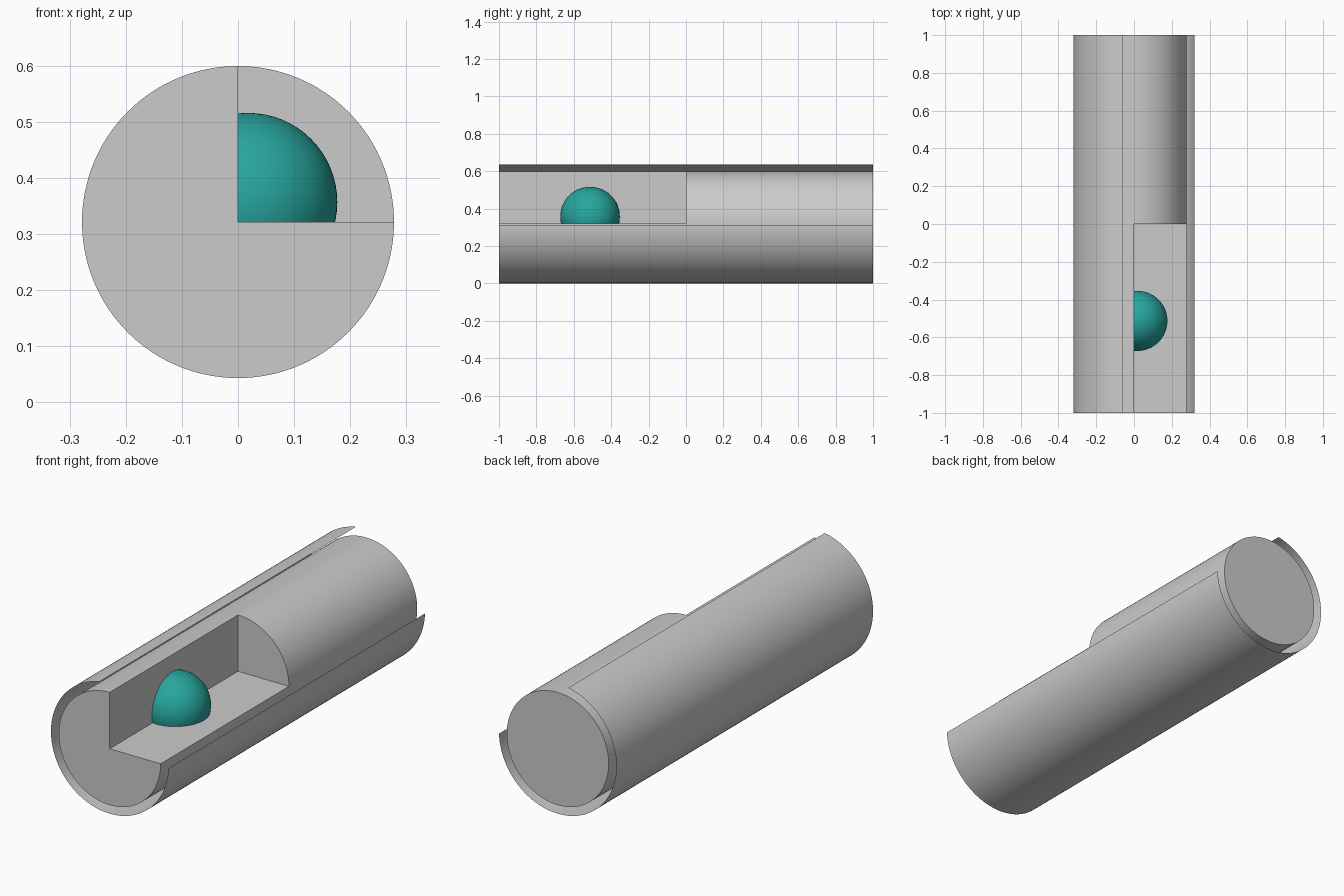
import bpy
import bmesh
from math import cos, sin, radians, pi

if "Cube" in bpy.data.objects:
    bpy.data.objects.remove(bpy.data.objects["Cube"])

CZ = 0.3215  # height of the shared axis


def smooth(obj):
    bpy.ops.object.select_all(action='DESELECT')
    obj.select_set(True)
    bpy.context.view_layer.objects.active = obj
    bpy.ops.object.shade_smooth_by_angle(angle=radians(30))


# Solid core cylinder lying along y
bpy.ops.mesh.primitive_cylinder_add(vertices=128, radius=0.278, depth=2,
                                    location=(0, 0, CZ), rotation=(pi / 2, 0, 0))
core = bpy.context.object
core.name = "core"

# Cutter for the quarter notch in the front half
bpy.ops.mesh.primitive_cube_add(size=1, location=(0.25, -0.6, CZ + 0.25))
cutter = bpy.context.object
cutter.name = "notch_cutter"
cutter.scale = (0.5, 1.2, 0.5)
cutter.hide_render = True
bpy.context.view_layer.update()

notch = core.modifiers.new("notch", 'BOOLEAN')
notch.operation = 'DIFFERENCE'
notch.solver = 'EXACT'
notch.object = cutter
bpy.context.view_layer.objects.active = core
bpy.ops.object.modifier_apply(modifier=notch.name)
bpy.data.objects.remove(cutter)
smooth(core)

# Thin open sleeve around the core, a single sheet with a gap at upper right
bm = bmesh.new()
START, END, STEPS, R = radians(100.3), radians(358), 96, 0.3205
rows = []
for i in range(STEPS + 1):
    a = START + (END - START) * i / STEPS
    rows.append([bm.verts.new((R * cos(a), y, CZ + R * sin(a))) for y in (-1, 1)])
for (a0, a1), (b0, b1) in zip(rows, rows[1:]):
    bm.faces.new((a0, a1, b1, b0))
# Point the normals away from the axis
bm.normal_update()
face = next(iter(bm.faces))
mid = face.calc_center_median()
if face.normal.x * mid.x + face.normal.z * (mid.z - CZ) < 0:
    bmesh.ops.reverse_faces(bm, faces=bm.faces[:])
mesh = bpy.data.meshes.new("sleeve")
bm.to_mesh(mesh)
bm.free()
sleeve = bpy.data.objects.new("sleeve", mesh)
bpy.context.collection.objects.link(sleeve)
smooth(sleeve)

# Teal ball partly embedded in the notch corner
bpy.ops.mesh.primitive_uv_sphere_add(segments=64, ring_count=32, radius=0.159,
                                     location=(0.018, -0.513, 0.357))
ball = bpy.context.object
ball.name = "ball"
teal = bpy.data.materials.new("teal")
teal.diffuse_color = (0.02, 0.38, 0.34, 1)
teal.use_nodes = True
teal.node_tree.nodes["Principled BSDF"].inputs["Base Color"].default_value = teal.diffuse_color
ball.data.materials.append(teal)
smooth(ball)
